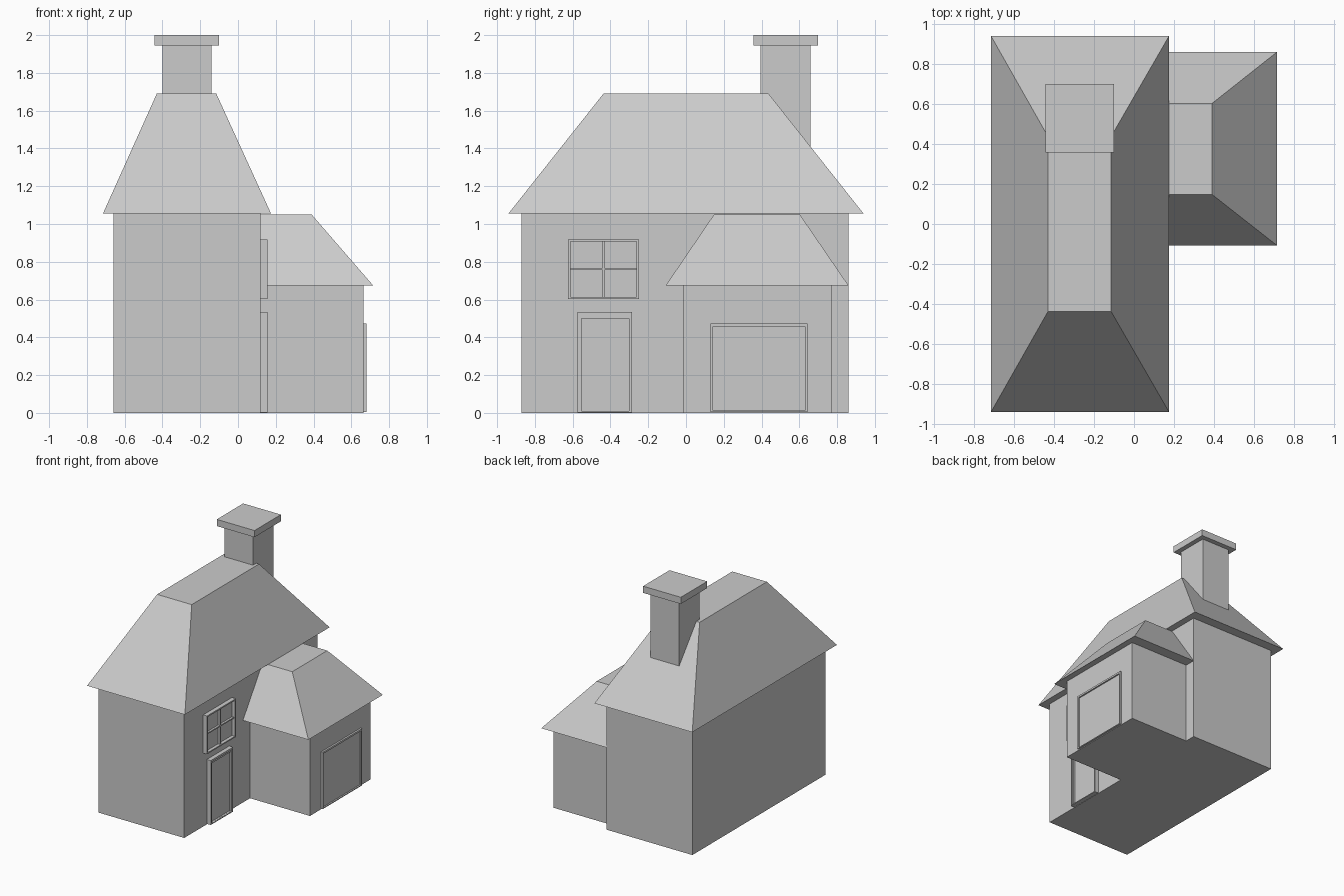
import bpy, bmesh

if "Cube" in bpy.data.objects:
    bpy.data.objects.remove(bpy.data.objects["Cube"])


def make(name, verts, faces):
    me = bpy.data.meshes.new(name)
    bm = bmesh.new()
    vs = [bm.verts.new(v) for v in verts]
    for f in faces:
        bm.faces.new([vs[i] for i in f])
    bmesh.ops.recalc_face_normals(bm, faces=bm.faces)
    bm.to_mesh(me)
    bm.free()
    ob = bpy.data.objects.new(name, me)
    bpy.context.collection.objects.link(ob)
    return ob


def frustum(name, base, top, z0, z1):
    """Solid between two rectangles, each (x0, x1, y0, y1)."""
    verts = []
    for (x0, x1, y0, y1), z in ((base, z0), (top, z1)):
        verts += [(x0, y0, z), (x1, y0, z), (x1, y1, z), (x0, y1, z)]
    sides = [(i, (i + 1) % 4, (i + 1) % 4 + 4, i + 4) for i in range(4)]
    return make(name, verts, [(0, 3, 2, 1), (4, 5, 6, 7)] + sides)


def box(name, x0, x1, y0, y1, z0, z1):
    r = (x0, x1, y0, y1)
    return frustum(name, r, r, z0, z1)


def frame(name, x0, x1, outer, inner):
    """Rectangular ring facing +x; outer and inner are (y0, y1, z0, z1)."""
    verts = []
    for x in (x0, x1):
        for y0, y1, z0, z1 in (outer, inner):
            verts += [(x, y0, z0), (x, y1, z0), (x, y1, z1), (x, y0, z1)]
    faces = []
    for i in range(4):
        j = (i + 1) % 4
        faces += [(i, j, j + 4, i + 4), (i + 8, j + 8, j + 12, i + 12),
                  (i, j, j + 8, i + 8), (i + 4, j + 4, j + 12, i + 12)]
    return make(name, verts, faces)


# Main house
box("main_walls", -0.66, 0.12, -0.87, 0.86, 0, 1.055)
frustum("main_roof", (-0.715, 0.175, -0.94, 0.94),
        (-0.43, -0.115, -0.437, 0.437), 1.055, 1.69)

# Chimney
box("chimney_stack", -0.40, -0.14, 0.395, 0.66, 1.15, 1.945)
box("chimney_cap", -0.443, -0.10, 0.357, 0.70, 1.945, 2.0)

# Garage wing, hipped on its three free sides
box("garage_walls", 0.04, 0.665, -0.015, 0.77, 0, 0.675)
frustum("garage_roof", (0.04, 0.715, -0.107, 0.86),
        (0.04, 0.39, 0.148, 0.603), 0.675, 1.05)

# Garage door
frame("garage_door_frame", 0.66, 0.68, (0.13, 0.642, 0.005, 0.472),
      (0.142, 0.63, 0.012, 0.457))
box("garage_door", 0.655, 0.668, 0.142, 0.63, 0.012, 0.457)

# Front door
frame("door_frame", 0.115, 0.155, (-0.575, -0.285, 0.003, 0.533),
      (-0.565, -0.295, 0.01, 0.517))
frame("door_border", 0.115, 0.148, (-0.565, -0.295, 0.01, 0.517),
      (-0.552, -0.302, 0.011, 0.50))
box("door", 0.115, 0.134, -0.552, -0.302, 0.011, 0.50)

# Window with four panes
frame("window_frame", 0.115, 0.155, (-0.624, -0.25, 0.603, 0.918),
      (-0.612, -0.262, 0.613, 0.907))
box("window_mullion", 0.115, 0.146, -0.442, -0.432, 0.613, 0.907)
box("window_transom", 0.115, 0.145, -0.612, -0.262, 0.757, 0.767)
box("window_glass", 0.115, 0.128, -0.612, -0.262, 0.613, 0.907)
